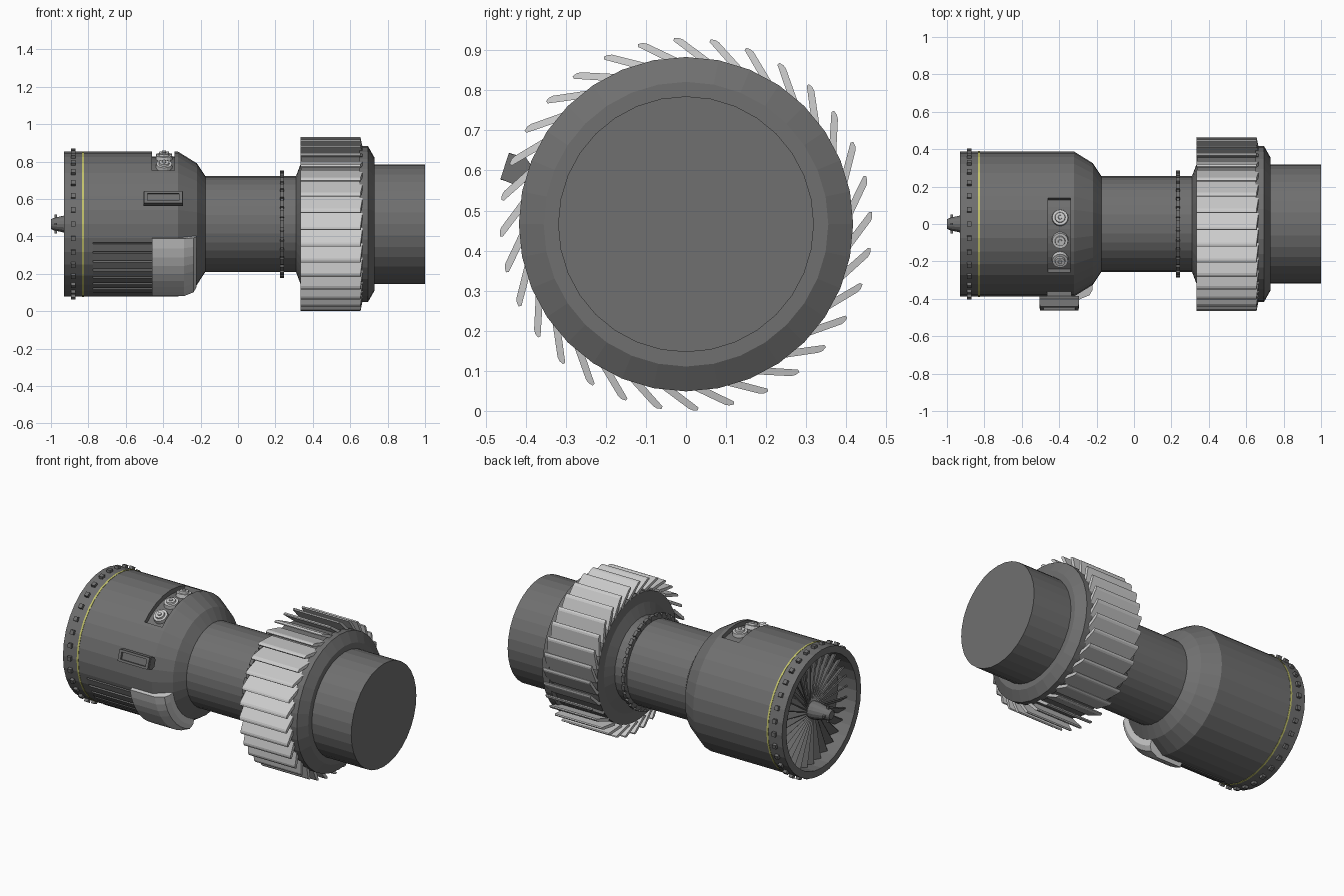
import bpy, bmesh
from math import pi, sin, cos, radians
from mathutils import Matrix, Vector

if "Cube" in bpy.data.objects:
    bpy.data.objects.remove(bpy.data.objects["Cube"])

CZ = 0.466   # height of the engine axis
N = 32       # sides of the round parts


def material(name, rgb):
    m = bpy.data.materials.new(name)
    m.diffuse_color = (*rgb, 1)
    m.use_nodes = True
    m.node_tree.nodes["Principled BSDF"].inputs["Base Color"].default_value = m.diffuse_color
    return m


DARK = material("dark_grey", (0.16, 0.16, 0.16))
YELLOW = material("yellow", (0.55, 0.55, 0.15))


def finish(name, bm, mat=None):
    bmesh.ops.remove_doubles(bm, verts=bm.verts, dist=1e-5)
    bmesh.ops.recalc_face_normals(bm, faces=bm.faces)
    me = bpy.data.meshes.new(name)
    bm.to_mesh(me)
    bm.free()
    ob = bpy.data.objects.new(name, me)
    bpy.context.collection.objects.link(ob)
    if mat:
        me.materials.append(mat)
    return ob


def lathe(name, prof, mat=DARK, n=N, span=None):
    """Spin closed (x, r) profile round the engine axis; span = degrees of a sector."""
    bm = bmesh.new()
    a0, a1 = (radians(d) for d in span) if span else (0, 2 * pi)
    rings = []
    for i in range(n + 1 if span else n):
        a = a0 + (a1 - a0) * i / n
        rings.append([bm.verts.new((x, r * cos(a), CZ + r * sin(a))) for x, r in prof])
    k = len(prof)
    for i in range(n):
        p, q = rings[i], rings[(i + 1) % len(rings)]
        for j in range(k):
            if prof[j][1] == 0 and prof[(j + 1) % k][1] == 0:
                continue
            bm.faces.new((p[j], p[(j + 1) % k], q[(j + 1) % k], q[j]))
    if span:
        bm.faces.new(rings[0])
        bm.faces.new(rings[-1])
    return finish(name, bm, mat)


def frame(a, x=0, r=0):
    """Local x = axis, y = tangent, z = radial, at angle a."""
    t, o = Vector((0, -sin(a), cos(a))), Vector((0, cos(a), sin(a)))
    m = Matrix(((1, 0, 0), t, o)).transposed().to_4x4()
    m.translation = Vector((x, 0, CZ)) + o * r
    return m


def add_box(bm, m, x, t, r):
    """Box with (min, max) ranges along axis, tangent and radius."""
    c = [(lo + hi) / 2 for lo, hi in (x, t, r)]
    s = [hi - lo for lo, hi in (x, t, r)]
    bmesh.ops.create_cube(bm, size=1, matrix=m @ Matrix.Translation(c) @ Matrix.Diagonal((*s, 1)))


def box_ring(name, count, x, t, r, mat=DARK):
    bm = bmesh.new()
    for i in range(count):
        add_box(bm, frame(2 * pi * i / count), x, (-t, t), r)
    return finish(name, bm, mat)


def add_prism(bm, m, section, x0, x1, slant=0):
    """Extrude (tangent, radius) section along the axis; slant trims the outer end."""
    r0 = min(r for _, r in section)
    a = [bm.verts.new(m @ Vector((x0, t, r))) for t, r in section]
    b = [bm.verts.new(m @ Vector((x1 - slant * (r - r0), t, r))) for t, r in section]
    bm.faces.new(a)
    bm.faces.new(b)
    for i in range(len(a)):
        j = (i + 1) % len(a)
        bm.faces.new((a[i], a[j], b[j], b[i]))


def cut(ob, cutter):
    mod = ob.modifiers.new("cut", "BOOLEAN")
    mod.operation, mod.solver, mod.object = "DIFFERENCE", "EXACT", cutter
    bpy.context.view_layer.objects.active = ob
    bpy.ops.object.modifier_apply(modifier=mod.name)
    bpy.data.objects.remove(cutter)


# front casing with open intake, button pocket and vent recess
casing = lathe("front_casing", [(-.80, 0), (-.80, .345), (-.93, .345), (-.93, .387), (-.32, .387),
                                (-.22, .325), (-.175, .257), (-.175, 0)])
cut(casing, lathe("pocket_cutter", [(-.46, .358), (-.46, .45), (-.34, .45), (-.34, .358)],
                  n=10, span=(69, 132)))
cut(casing, lathe("vent_cutter", [(-.775, .368), (-.775, .45), (-.44, .45), (-.44, .368)],
                  n=10, span=(195, 251)))
lathe("yellow_stripe", [(-.835, .38), (-.835, .389), (-.824, .389), (-.824, .38)], YELLOW)
box_ring("casing_bolts", 32, (-.892, -.868), .013, (.38, .403))

# intake fan and spinner
bm = bmesh.new()
for i in range(32):
    m = frame(2 * pi * i / 32, -.845) @ Matrix.Rotation(radians(40), 4, 'Z')
    add_box(bm, m, (-.028, .028), (-.004, .004), (.03, .345))
finish("fan_blades", bm, DARK)
lathe("spinner", [(-.80, 0), (-.80, .055), (-.90, .052), (-.985, .033), (-1, .026), (-1, 0)], n=16)
box_ring("spinner_pins", 4, (-.982, -.968), .006, (.02, .05))

# side vent slats and scoop
bm = bmesh.new()
for i in range(7):
    add_box(bm, frame(radians(199 + i * 8)), (-.775, -.45), (-.02, .02), (.36, .388))
finish("vent_slats", bm, DARK)
lathe("vent_scoop", [(-.46, .36), (-.46, .41), (-.29, .41), (-.238, .388), (-.222, .36), (-.222, .30)],
      None, n=8, span=(191, 250))

# round buttons in the top pocket
bm = bmesh.new()
for y in (.035, -.09, -.197):
    a = pi / 2 - y / .375 * (1 + (y / .375) ** 2 / 6)
    for r1, r2, lo, hi in ((.045, .042, .35, .378), (.03, .026, .37, .388), (.013, .010, .38, .395)):
        bmesh.ops.create_cone(bm, cap_ends=True, segments=16, radius1=r1, radius2=r2, depth=hi - lo,
                              matrix=frame(a, -.395, (lo + hi) / 2))
finish("buttons", bm)

# side handle: stem, chamfered head and raised rim
bm = bmesh.new()
m = frame(pi - .31)
add_box(bm, m, (-.465, -.335), (-.022, .022), (.36, .42))
add_prism(bm, m, [(-.022, .412), (-.037, .432), (-.035, .462), (.035, .462), (.037, .432), (.022, .412)],
          -.505, -.295)
for s in (-1, 1):
    add_box(bm, m, (-.4 + s * .094 - .009, -.4 + s * .094 + .009), (-.034, .034), (.455, .475))
    add_box(bm, m, (-.485, -.315), (s * .028 - .007, s * .028 + .007), (.455, .475))
finish("side_handle", bm, DARK)

# neck with studded ring
lathe("neck", [(-.18, 0), (-.18, .256), (.31, .256), (.336, .325), (.336, 0)])
lathe("neck_ring", [(.227, .25), (.227, .277), (.243, .277), (.243, .25)])
box_ring("neck_ring_studs", 32, (.225, .245), .018, (.26, .287))

# turbine drum, slanted blades, flange and tail
lathe("turbine_drum", [(.336, 0), (.336, .39), (.65, .39), (.65, 0)])
bm = bmesh.new()
section = [(-.085, .392), (.008, .461), (.018, .4645), (.03, .464), (.031, .457), (-.07, .380)]
for i in range(32):
    add_prism(bm, frame(2 * pi * i / 32 + pi / 2), section, .334, .672, .2)
finish("turbine_blades", bm)
lathe("rear_flange", [(.65, 0), (.65, .417), (.695, .417), (.73, .355), (.73, 0)])
lathe("tail_drum", [(.72, 0), (.72, .319), (1, .319), (1, 0)])
